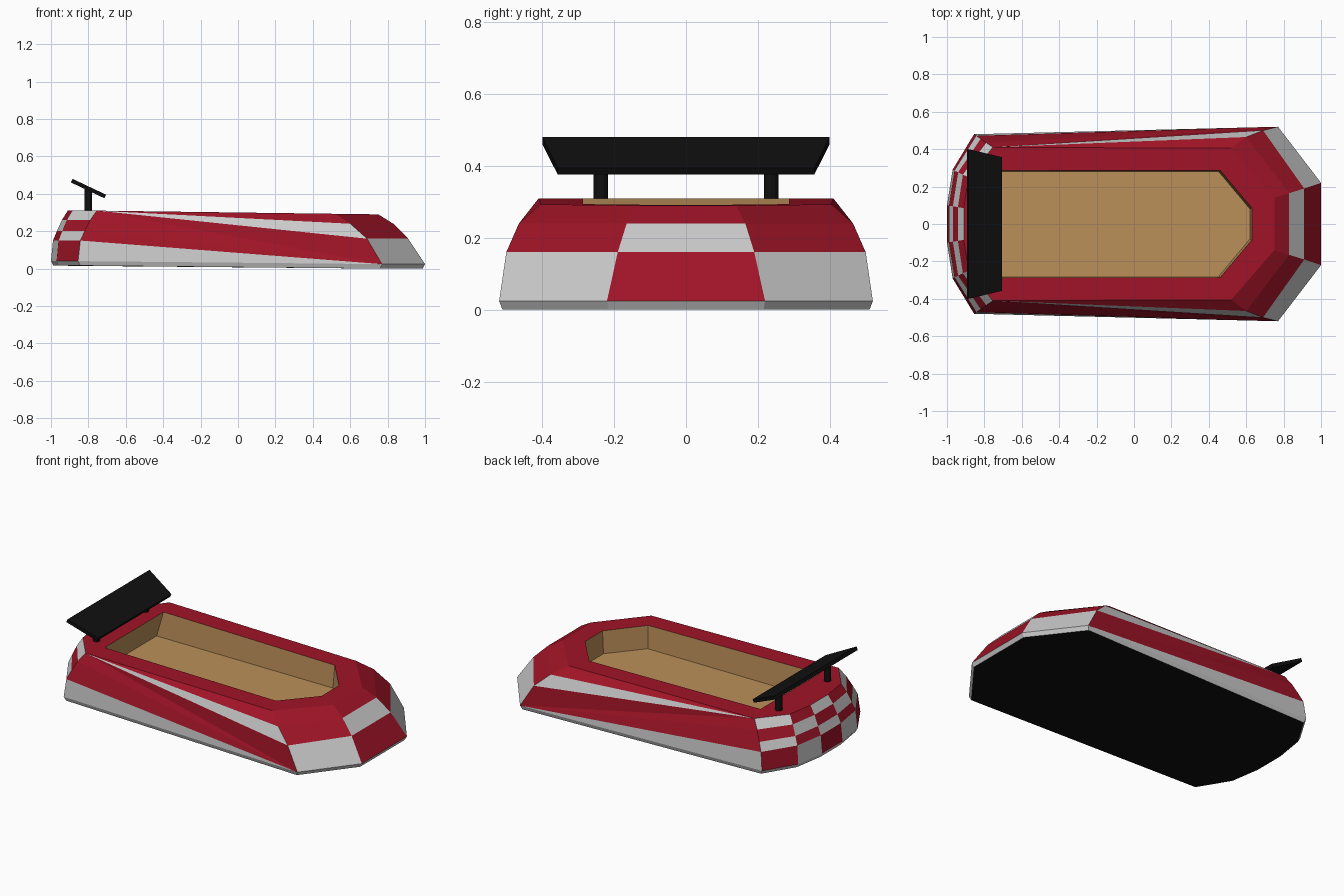
import bpy, bmesh
from mathutils import Vector

if "Cube" in bpy.data.objects:
    bpy.data.objects.remove(bpy.data.objects["Cube"])


def material(name, rgb):
    m = bpy.data.materials.new(name)
    m.diffuse_color = (*rgb, 1)
    m.use_nodes = True
    m.node_tree.nodes["Principled BSDF"].inputs["Base Color"].default_value = m.diffuse_color
    return m


RED, GREY, WOOD, BLACK = range(4)
MATS = [material("red_paint", (0.35, 0.007, 0.02)),
        material("pale_grey_paint", (0.8, 0.8, 0.8)),
        material("wood", (0.50, 0.28, 0.10)),
        material("black", (0.005, 0.005, 0.005))]


def build(name, faces):
    """Make a flat-shaded object from (points, material index) faces."""
    bm = bmesh.new()
    for pts, mat in faces:
        f = bm.faces.new([bm.verts.new(p) for p in pts])
        f.material_index = mat
    bmesh.ops.remove_doubles(bm, verts=bm.verts, dist=0.0005)
    bmesh.ops.recalc_face_normals(bm, faces=bm.faces)
    me = bpy.data.meshes.new(name)
    bm.to_mesh(me)
    bm.free()
    for m in MATS:
        me.materials.append(m)
    ob = bpy.data.objects.new(name, me)
    bpy.context.collection.objects.link(ob)
    return ob


def flip(col):
    return [Vector((p[0], -p[1], p[2])) for p in col]


# vertical edge lines of the hull, bottom to top
def rear_line(bottom, top):
    steps = [(0.04, 0), (0.15, 0.12), (0.20, 0.35), (0.26, 0.65), (0.31, 1)]
    return [Vector((*Vector(bottom).lerp(Vector(top), t), z)) for z, t in steps]


front_corner = [Vector(p) for p in [(0.77, 0.52, 0.024), (0.69, 0.50, 0.16),
                                    (0.60, 0.465, 0.24), (0.52, 0.405, 0.293)]]
front_mid = [Vector(p) for p in [(1.0, 0.22, 0.024), (0.91, 0.19, 0.16),
                                 (0.83, 0.165, 0.24), (0.75, 0.14, 0.29)]]
rear_corner = rear_line((-0.855, 0.48), (-0.755, 0.41))
rear_side = rear_line((-0.97, 0.29), (-0.885, 0.25))
rear_mid = rear_line((-1.0, 0.10), (-0.91, 0.085))

front = [front_corner, front_mid, flip(front_mid), flip(front_corner)]
rear = [rear_corner, rear_side, rear_mid,
        flip(rear_mid), flip(rear_side), flip(rear_corner)]
hull = []

# nose panels
for c, (a, b) in enumerate(zip(front, front[1:])):
    colours = (RED, GREY, RED) if c == 1 else (GREY, RED, RED)
    for r in range(3):
        hull.append(([a[r], b[r], b[r + 1], a[r + 1]], colours[r]))

# chequered tail
for c, (a, b) in enumerate(zip(rear, rear[1:])):
    for r in range(4):
        hull.append(([a[r], b[r], b[r + 1], a[r + 1]],
                     GREY if (c + r) % 2 else RED))

# striped flanks
for f, b in ((front[0], rear[0]), (front[-1], rear[-1])):
    hull.append(([b[0], b[1], f[0]], GREY))
    for r in range(1, 4):
        hull.append(([b[r], b[r + 1], f[0]], RED))
    hull += [([f[0], f[1], b[4]], RED), ([f[1], f[2], b[4]], GREY),
             ([f[2], f[3], b[4]], RED)]

# base strip and underside
outline = [col[0] for col in front + rear[::-1]]
under = [Vector((p.x * 0.987, p.y * 0.982, p.z - 0.024)) for p in outline]
n = len(outline)
for i in range(n):
    j = (i + 1) % n
    hull.append(([outline[i], outline[j], under[j], under[i]], GREY))
hull.append((under, BLACK))

# cockpit opening and tub
half_rim = [(-0.71, 0.287), (0.46, 0.287), (0.63, 0.085)]
half_floor = [(-0.75, 0.277), (0.455, 0.277), (0.62, 0.08)]


def loop(half, z):
    pts = [Vector((x, y, z(x))) for x, y in half]
    return pts + flip(pts)[::-1]


rim = loop(half_rim, lambda x: 0.31 - 0.0133 * (x + 0.755))
floor = loop(half_floor, lambda x: 0.155)
for i in range(6):
    j = (i + 1) % 6
    hull.append(([rim[i], rim[j], floor[j], floor[i]], WOOD))
hull.append((floor, WOOD))

# deck around the opening
fc, fm = front_corner[-1], front_mid[-1]
rc, rs, rm = rear_corner[-1], rear_side[-1], rear_mid[-1]
half_deck = [[rc, fc, rim[1], rim[0]], [fc, fm, rim[2], rim[1]],
             [rc, rs, rim[0]], [rs, rm, rim[0]]]
for pts in half_deck:
    hull += [(pts, RED), (flip(pts), RED)]
hull.append(([fm, *flip([fm]), rim[3], rim[2]], RED))
hull.append(([rm, *flip([rm]), rim[5], rim[0]], RED))
build("hull", hull)

# tilted, tapered rear wing
top = [Vector(p) for p in [(-0.885, 0.40, 0.48), (-0.705, 0.357, 0.395),
                           (-0.705, -0.357, 0.395), (-0.885, -0.40, 0.48)]]
low = [p + Vector((-0.009, 0, -0.019)) for p in top]
wing = [(top, BLACK), (low, BLACK)]
for i in range(4):
    j = (i + 1) % 4
    wing.append(([top[i], top[j], low[j], low[i]], BLACK))
build("rear_wing", wing)

# wing posts
for side, y in (("left", 0.237), ("right", -0.237)):
    bpy.ops.mesh.primitive_cylinder_add(vertices=12, radius=0.02, depth=0.13,
                                        location=(-0.80, y, 0.362))
    post = bpy.context.object
    post.name = side + "_wing_post"
    post.data.materials.append(MATS[BLACK])
